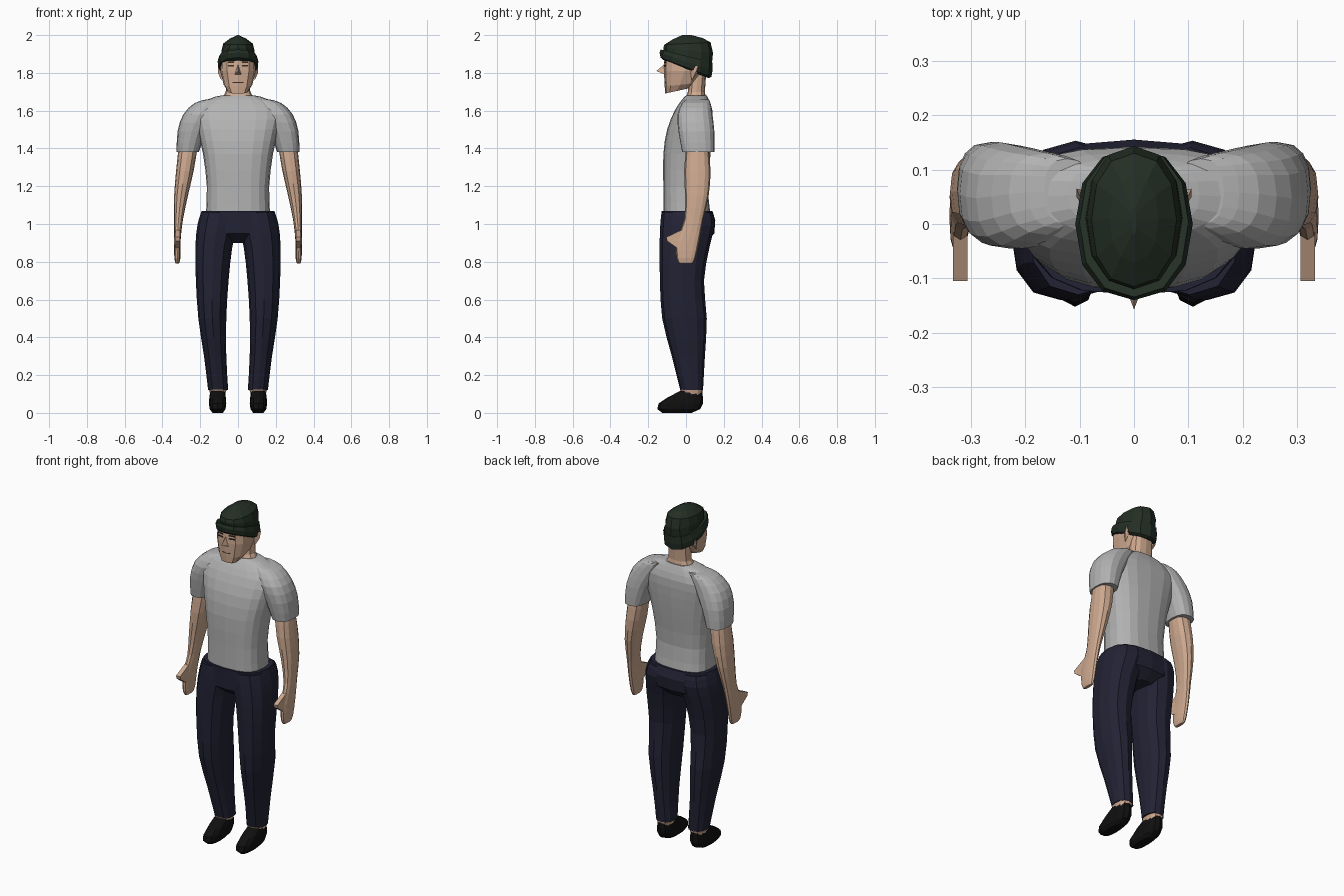
import bpy
import bmesh
from math import sin, cos, pi, copysign
from mathutils import Vector

default_cube = bpy.data.objects.get("Cube")
if default_cube:
    bpy.data.objects.remove(default_cube, do_unlink=True)


def material(name, red, green, blue):
    mat = bpy.data.materials.new(name)
    mat.use_nodes = True
    colour = (red, green, blue, 1)
    mat.diffuse_color = colour
    shader = next(node for node in mat.node_tree.nodes if node.type == "BSDF_PRINCIPLED")
    shader.inputs["Base Color"].default_value = colour
    return mat


skin = material("skin", .62, .4, .28)
grey_cloth = material("light grey cloth", .45, .45, .45)
navy_cloth = material("navy cloth", .016, .016, .035)
green_wool = material("dark green wool", .017, .028, .018)
black_leather = material("black leather", .005, .005, .005)
brown_hair = material("dark brown hair", .04, .025, .02)


def finish(name, bm, mat):
    """Turn the bmesh into a flat shaded object of one colour."""
    bmesh.ops.recalc_face_normals(bm, faces=bm.faces)
    mesh = bpy.data.meshes.new(name)
    bm.to_mesh(mesh)
    bm.free()
    mesh.materials.append(mat)
    part = bpy.data.objects.new(name, mesh)
    bpy.context.scene.collection.objects.link(part)


def insert_between(rings):
    """Add a ring on a smooth curve between each pair of rings."""
    rings = [Vector(ring) for ring in rings]
    result = [rings[0]]
    for i in range(len(rings) - 1):
        before, start, end = rings[max(i - 1, 0)], rings[i], rings[i + 1]
        after = rings[min(i + 2, len(rings) - 1)]
        bulge = (start + end - before - after) / 16
        result += [(start + end) / 2 + bulge, end]
    return result


def loft(name, mat, rings, sides=12, power=.8, side=1, smooth=False):
    """Skin level rings given as (height, inner x, outer x, front y, back y),
    with an optional sixth value that slopes the ring along y."""
    bm = bmesh.new()
    loops = []
    for height, inner, outer, front, back, *slope in insert_between(rings) if smooth else rings:
        loop = []
        for i in range(sides):
            angle = 2 * pi * i / sides
            across = copysign(abs(cos(angle)) ** power, cos(angle))
            along = copysign(abs(sin(angle)) ** power, sin(angle))
            x = (inner + outer + across * (outer - inner)) / 2
            y = (front + back + along * (back - front)) / 2
            loop.append(bm.verts.new((side * x, y, height + sum(slope) * y)))
        loops.append(loop)
    for low, high in zip(loops, loops[1:]):
        for i in range(sides):
            bm.faces.new((low[i - 1], low[i], high[i], high[i - 1]))
    bm.faces.new(loops[0])
    bm.faces.new(loops[-1])
    finish(name, bm, mat)


def centred_loft(name, mat, rings, **options):
    """Loft of (height, half width, front y, back y, optional slope)."""
    full_rings = [(height, -half, half, *rest) for height, half, *rest in rings]
    loft(name, mat, full_rings, **options)


def hull(name, mat, points, side=1):
    bm = bmesh.new()
    for x, y, z in points:
        bm.verts.new((side * x, y, z))
    bmesh.ops.convex_hull(bm, input=bm.verts)
    finish(name, bm, mat)


# Shirt body, rolling over the shoulders to the collar
centred_loft("shirt_body", grey_cloth, [
    (1.05, .17, -.12, .13), (1.2, .165, -.12, .115), (1.37, .185, -.12, .13),
    (1.5, .215, -.1, .14), (1.6, .23, -.06, .14), (1.66, .16, -.02, .12),
    (1.68, .09, 0, .11)], sides=20, power=.75, smooth=True)

# Trouser seat
centred_loft("trouser_seat", navy_cloth, [
    (.9, .06, -.07, .1), (.95, .18, -.13, .15),
    (1.02, .207, -.13, .155), (1.07, .193, -.13, .14)], sides=16, power=.75)

# Neck and head, with the jaw sloping up to the throat
centred_loft("neck", skin, [
    (1.64, .1, -.01, .11), (1.7, .065, .01, .1), (1.84, .06, .02, .11)])
centred_loft("head", skin, [
    (1.715, .054, -.11, .01, .22), (1.74, .076, -.113, .05, .1),
    (1.81, .094, -.117, .1, 0), (1.86, .093, -.115, .11, 0),
    (1.94, .07, -.08, .1, 0)], power=.7)
hull("nose", skin, [
    (0, -.11, 1.85), (0, -.157, 1.81), (.018, -.11, 1.79), (-.018, -.11, 1.79)])
hull("mouth", brown_hair, [
    (x, y - .005 * (x == 0), z)
    for x in (-.028, 0, .028) for y in (-.11, -.107) for z in (1.747, 1.751)])

# Knitted cap: rolled brim dipping at the back, faceted crown
centred_loft("cap_brim", green_wool, [
    (1.82, .09, -.12, .12, -.4), (1.83, .104, -.135, .135, -.38),
    (1.86, .108, -.14, .14, -.34), (1.89, .1, -.134, .14, -.25)], power=.9)
centred_loft("cap_crown", green_wool, [
    (1.87, .09, -.115, .136, -.25), (1.92, .087, -.12, .143, -.1),
    (1.955, .078, -.115, .13, .05), (1.98, .045, -.07, .09, .04),
    (2, .004, -.02, .03, 0)], power=.9)

for word, side in (("left", 1), ("right", -1)):
    # Sleeve, from the shoulder cap to a wide hem
    loft(word + "_sleeve", grey_cloth, [
        (1.38, .207, .325, -.02, .15), (1.49, .17, .32, -.04, .15),
        (1.58, .12, .29, -.045, .14), (1.64, .09, .23, -.02, .13),
        (1.66, .08, .165, 0, .12)], sides=16, side=side, smooth=True)

    # Arm running into a flat hand with the thumb forward
    loft(word + "_arm", skin, [
        (1.4, .215, .315, 0, .12), (1.28, .235, .328, -.01, .13),
        (1.15, .265, .338, -.005, .12), (1.02, .292, .338, -.01, .09),
        (.91, .304, .339, -.05, .07), (.82, .305, .337, -.05, .05),
        (.79, .312, .33, -.035, .035)], side=side, smooth=True)
    hull(word + "_thumb", skin, [
        (x, y, z) for x in (.306, .332)
        for y, z in ((0, .98), (-.06, .95), (-.105, .93), (-.1, .91), (-.03, .86))],
        side=side)

    # Trouser leg with a crease down the front
    loft(word + "_trouser_leg", navy_cloth, [
        (.12, .052, .158, -.03, .09), (.3, .062, .18, -.075, .1),
        (.5, .062, .21, -.126, .11), (.7, .05, .223, -.138, .095),
        (.88, .03, .226, -.14, .125), (1, 0, .214, -.136, .153),
        (1.06, .01, .195, -.13, .14)], power=.85, side=side, smooth=True)

    # Ankle and shoe
    loft(word + "_ankle", skin, [
        (.09, .07, .145, -.02, .08), (.124, .06, .154, -.033, .09)], side=side)
    loft(word + "_shoe", black_leather, [
        (0, .08, .135, -.125, .03), (.02, .066, .15, -.152, .075),
        (.05, .062, .154, -.145, .09), (.08, .064, .152, -.1, .09),
        (.117, .07, .147, -.03, .085)], side=side)

    # Ear, eye and brow
    hull(word + "_ear", skin, [
        (.085, .02, 1.83), (.106, .065, 1.84), (.106, .05, 1.8),
        (.088, .03, 1.76), (.085, .06, 1.8)], side=side)
    for feature, height in (("eye", 1.835), ("brow", 1.853)):
        hull(word + "_" + feature, brown_hair, [
            (x, y + depth, height + rise)
            for x, y in ((.02, -.117), (.054, -.11))
            for depth in (0, .007) for rise in (0, .006)], side=side)
